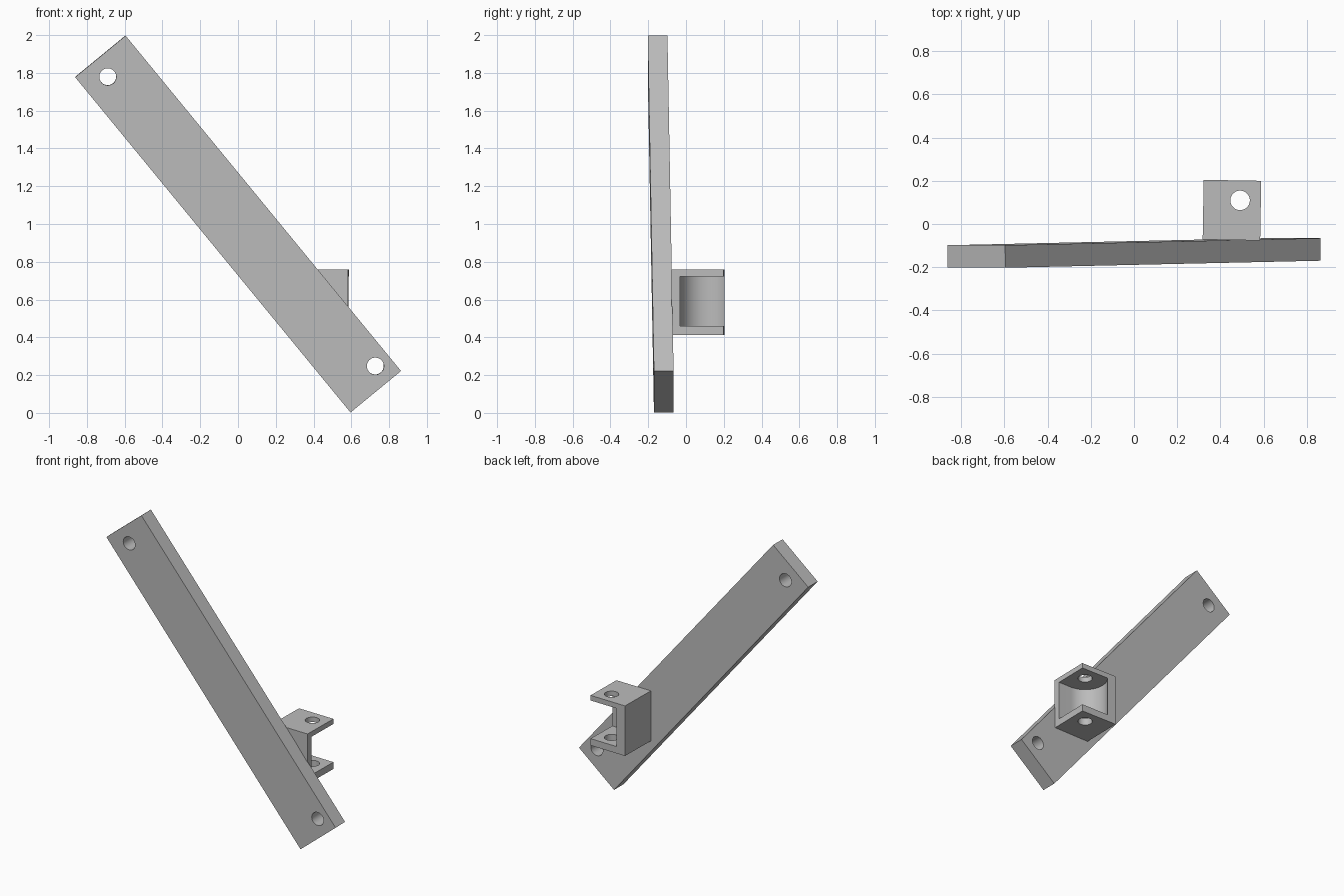
import bpy
import bmesh
from math import radians, pi, cos, sin
from mathutils import Matrix, Vector

cube = bpy.data.objects.get("Cube")
if cube:
    bpy.data.objects.remove(cube, do_unlink=True)

grey = bpy.data.materials.new("plain_grey")
grey.use_nodes = True
colour = (0.5, 0.5, 0.5, 1)
grey.diffuse_color = colour
grey.node_tree.nodes["Principled BSDF"].inputs["Base Color"].default_value = colour


def add_object(name, bm):
    bmesh.ops.recalc_face_normals(bm, faces=bm.faces)
    mesh = bpy.data.meshes.new(name)
    bm.to_mesh(mesh)
    bm.free()
    mesh.materials.append(grey)
    obj = bpy.data.objects.new(name, mesh)
    bpy.context.collection.objects.link(obj)
    return obj


def box(name, low, high):
    low, high = Vector(low), Vector(high)
    bm = bmesh.new()
    bmesh.ops.create_cube(bm, size=1, matrix=Matrix.Translation((low + high) / 2)
                          @ Matrix.Diagonal((*(high - low), 1)))
    return add_object(name, bm)


def prism(name, outline, bottom, top):
    bm = bmesh.new()
    face = bm.faces.new([bm.verts.new((x, y, bottom)) for x, y in outline])
    new = bmesh.ops.extrude_face_region(bm, geom=[face])["geom"]
    bmesh.ops.translate(bm, vec=(0, 0, top - bottom),
                        verts=[v for v in new if isinstance(v, bmesh.types.BMVert)])
    return add_object(name, bm)


def arc(centre, radius, start, end, steps):
    angles = [start + (end - start) * i / steps for i in range(steps + 1)]
    return [(centre[0] + radius * cos(a), centre[1] + radius * sin(a)) for a in angles]


def cut(target, cutter):
    mod = target.modifiers.new("cut", "BOOLEAN")
    mod.operation = "DIFFERENCE"
    mod.solver = "EXACT"
    mod.object = cutter
    bpy.context.view_layer.objects.active = target
    bpy.ops.object.modifier_apply(modifier=mod.name)
    bpy.data.objects.remove(cutter, do_unlink=True)


def finish(obj):
    bpy.ops.object.select_all(action="DESELECT")
    obj.select_set(True)
    bpy.context.view_layer.objects.active = obj
    bpy.ops.object.shade_smooth_by_angle(angle=radians(30))


HOLE = 0.045

# Long bar: local x runs down its length, local y across it, local z towards the back
along = Vector((1.458, 0.0325, -1.775))
length = along.length
along.normalize()
across = Vector((0.775, 0, 0.632))
across = (across - along * across.dot(along)).normalized()
back = along.cross(across)
frame = Matrix((along, across, back)).transposed().to_4x4()
frame.translation = (0, -0.134, 1.0)

bar = box("diagonal_bar", (-length / 2, -0.173, -0.052), (length / 2, 0.173, 0.052))
for x, z in ((-0.69, 1.78), (0.727, 0.248)):
    spot = frame.inverted() @ Vector((x, -0.134, z))
    cut(bar, prism("hole_cutter", arc(spot, HOLE, 0, 2 * pi, 48)[:-1], -0.2, 0.2))
bar.matrix_world = frame
finish(bar)

# Bracket: a block hollowed by a round-ended slot that opens to the left and back
bracket = box("bracket", (-0.133, -0.14, 0.413), (0.133, 0.136, 0.758))
pin = (0.037, 0.044)
slot = arc(pin, 0.14, 1.5 * pi, 0.5 * pi, 32) + [(0.3, pin[1] + 0.14), (0.3, pin[1] - 0.14)]
cut(bracket, prism("slot_cutter", slot, 0.46, 0.723))

# Pin hole through both bracket plates
cut(bracket, prism("pin_cutter", arc(pin, HOLE, 0, 2 * pi, 48)[:-1], 0.3, 0.9))
bracket.location = (0.453, 0.066, 0)
bracket.rotation_euler.z = radians(-1)
finish(bracket)
